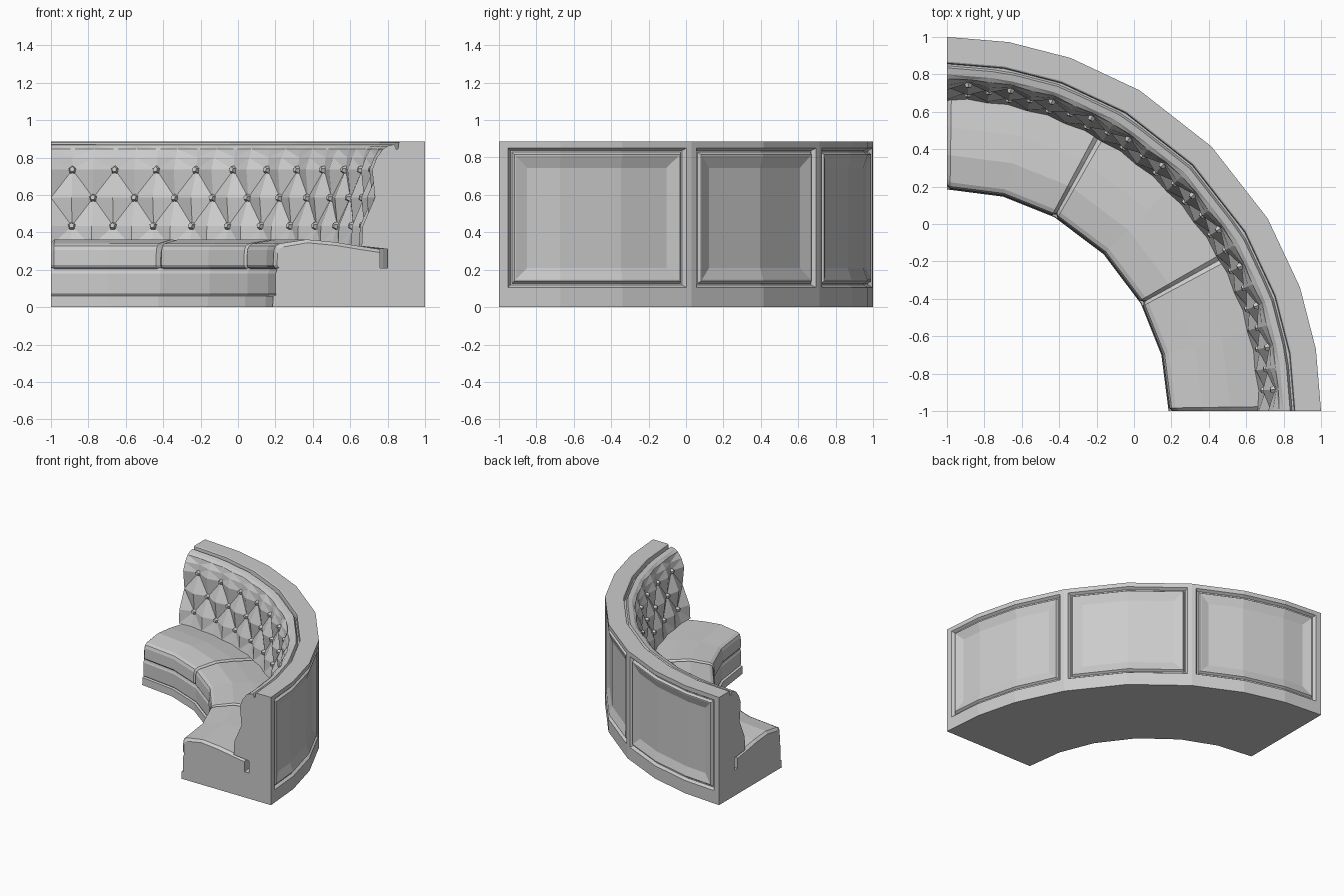
import bpy, bmesh
from math import radians, cos, sin, hypot
from mathutils import Vector

if "Cube" in bpy.data.objects:
    bpy.data.objects.remove(bpy.data.objects["Cube"], do_unlink=True)

grey = bpy.data.materials.new("light_grey")
grey.use_nodes = True
grey.diffuse_color = (0.6, 0.6, 0.6, 1)
grey.node_tree.nodes["Principled BSDF"].inputs["Base Color"].default_value = (0.6, 0.6, 0.6, 1)

# Facet corners of the outer wall and of the seat, in degrees
WALL = [0, 9.5, 19.3, 31, 45, 59, 70.7, 80.5, 90]
SEAT = [0, 14.7, 29, 45, 61, 75.3, 90]
HEIGHT = 0.885


def point(r, deg, z, corners=None):
    """Point on a quarter ring; with corners, on its straight facets."""
    a = radians(deg)
    x, y = cos(a), sin(a)
    if corners:
        for lo, hi in zip(corners, corners[1:]):
            if lo <= deg <= hi:
                half = radians(hi - lo) / 2
                r *= cos(half) / cos(a - radians(lo) - half)
                break
    return Vector((-1 + r * x, -1 + r * y, z))


def finish(name, bm, recalc=True):
    if recalc:
        bmesh.ops.recalc_face_normals(bm, faces=bm.faces)
    mesh = bpy.data.meshes.new(name)
    bm.to_mesh(mesh)
    bm.free()
    mesh.materials.append(grey)
    obj = bpy.data.objects.new(name, mesh)
    bpy.context.collection.objects.link(obj)
    return obj


def quad(bm, a, b, c, d, split=0):
    """Quad, or two triangles along a-c (1) or b-d (2)."""
    if split == 1:
        bm.faces.new((a, b, c)), bm.faces.new((a, c, d))
    elif split == 2:
        bm.faces.new((a, b, d)), bm.faces.new((b, c, d))
    else:
        bm.faces.new((a, b, c, d))


def loft(name, rings, wrap=True, split=lambda i, j: 0):
    bm = bmesh.new()
    vs = [[bm.verts.new(p) for p in ring] for ring in rings]
    n = len(rings[0])
    for i in range(len(vs) - 1):
        for j in range(n if wrap else n - 1):
            k = (j + 1) % n
            quad(bm, vs[i][j], vs[i + 1][j], vs[i + 1][k], vs[i][k], split(i, j))
    bm.faces.new(vs[0])
    bm.faces.new(vs[-1])
    return finish(name, bm)


# Body: plinth, seat base and wall as one swept section, left open at the back
section = [(2, HEIGHT), (1.868, HEIGHT), (1.86, 0.88), (1.856, 0.845), (1.80, 0.84),
           (1.80, 0.21), (1.21, 0.21), (1.205, 0.19), (1.20, 0.18), (1.20, 0.075),
           (1.205, 0.065), (1.188, 0.06), (1.185, 0), (2, 0)]
angles = sorted(set(WALL + SEAT))
loft("booth_body", [[point(r, a, z, WALL if r > 1.5 else SEAT) for r, z in section]
                    for a in angles], wrap=False)

# Back: three framed panels, each a groove, a raised bead and a sunken field
PANELS = [(1.4, 30.1), (31.9, 58.1), (59.9, 88.6)]
Z_LOW, Z_HIGH = 0.105, 0.85
STEPS = [(0, 0), (0.014, 0.022), (0.022, 0.022), (0.034, 0.004), (0.042, 0.004), (0.105, 0.026)]
DEG = 1 / radians(1) / 2


def panel_depth(deg, z):
    for lo, hi in PANELS:
        d = min((deg - lo) / DEG, (hi - deg) / DEG, z - Z_LOW, Z_HIGH - z)
        if d > 0:
            for (d0, h0), (d1, h1) in zip(STEPS, STEPS[1:]):
                if d <= d1:
                    return h0 + (h1 - h0) * (d - d0) / (d1 - d0)
            return STEPS[-1][1]
    return 0


cols = set(WALL)
for lo, hi in PANELS:
    cols |= {lo + s * DEG for s, _ in STEPS} | {hi - s * DEG for s, _ in STEPS}
cols = sorted(cols)
rows = sorted({0, HEIGHT} | {Z_LOW + s for s, _ in STEPS} | {Z_HIGH - s for s, _ in STEPS})
bm = bmesh.new()
depth = [[panel_depth(a, z) for z in rows] for a in cols]
grid = [[bm.verts.new(point(2 - depth[i][j], a, z, WALL)) for j, z in enumerate(rows)]
        for i, a in enumerate(cols)]
for i in range(len(cols) - 1):
    for j in range(len(rows) - 1):
        d = depth[i][j], depth[i + 1][j], depth[i + 1][j + 1], depth[i][j + 1]
        # Corner cells are mitred along the diagonal that changes depth
        mitre = 1 if abs(d[0] - d[2]) > abs(d[1] - d[3]) + 1e-5 else \
            2 if abs(d[1] - d[3]) > abs(d[0] - d[2]) + 1e-5 else 0
        quad(bm, grid[i][j], grid[i + 1][j], grid[i + 1][j + 1], grid[i][j + 1], mitre)
finish("panelled_back", bm, recalc=False)

# Seat cushions: three domed wedges with pinched ends at the seams
cushion = [(1.215, 0.20), (1.196, 0.215), (1.19, 0.225), (1.194, 0.305), (1.203, 0.328),
           (1.225, 0.34), (1.37, 0.362), (1.52, 0.348), (1.66, 0.325), (1.76, 0.31), (1.76, 0.20)]
for name, lo, hi in (("left", 0, 29), ("middle", 29, 61), ("right", 61, 90)):
    stops = [(lo, 0.018), (lo + 0.8, 0)]
    stops += [(a, 0) for a in SEAT if lo < a < hi] + [(hi - 0.8, 0), (hi, 0.018)]
    loft(name + "_seat_cushion",
         [[point(r + (p if r < 1.3 else 0), a, z - (p if z > 0.3 else 0), SEAT)
           for r, z in cushion] for a, p in stops])

# Tufted backrest: buttons sit in valleys, diamonds puff out between them
COLS = 24
# height, radius, column parity of the valleys, valley offset, puff offset
TUFT = [(0.325, 1.665, 1, 0.006, -0.004), (0.435, 1.685, 1, 0.022, -0.018),
        (0.585, 1.71, 0, 0.022, -0.018), (0.735, 1.735, 1, 0.022, -0.018),
        (0.80, 1.752, 1, 0.014, -0.010), (0.845, 1.778, 1, 0.005, -0.003),
        (0.862, 1.80, 1, 0, 0), (0.87, 1.835, 1, 0, 0), (0.85, 1.846, 1, 0, 0)]


def offset(c, j):
    _, _, parity, valley, puff = TUFT[j]
    return valley if c % 2 == parity else puff


def crease(c, j):
    if j >= len(TUFT) - 1:
        return 0
    across = offset(c, j) + offset(c + 1, j + 1)
    other = offset(c + 1, j) + offset(c, j + 1)
    return 1 if across > other + 1e-5 else 2 if other > across + 1e-5 else 0


rings = []
for c in range(COLS + 1):
    a = 90 * c / COLS
    ring = [point(r + offset(c, j), a, z, WALL if z > 0.82 else None)
            for j, (z, r, *_) in enumerate(TUFT)]
    rings.append(ring + [point(1.80, a, 0.31)])
loft("tufted_backrest", rings, split=crease)

# Buttons: small five-sided studs in the valleys
bm = bmesh.new()
for j in (1, 2, 3):
    z, r, parity, valley, _ = TUFT[j]
    for c in range(1, COLS):
        if c % 2 == parity:
            a = 90 * c / COLS
            spot = point(r + valley - 0.012, a, z)
            inward = Vector((-cos(radians(a)), -sin(radians(a)), 0.16))
            turn = inward.to_track_quat('Z', 'Y').to_matrix().to_4x4()
            turn.translation = spot
            bmesh.ops.create_cone(bm, cap_ends=True, segments=5, radius1=0.024,
                                  radius2=0.014, depth=0.026, matrix=turn)
finish("backrest_buttons", bm)
